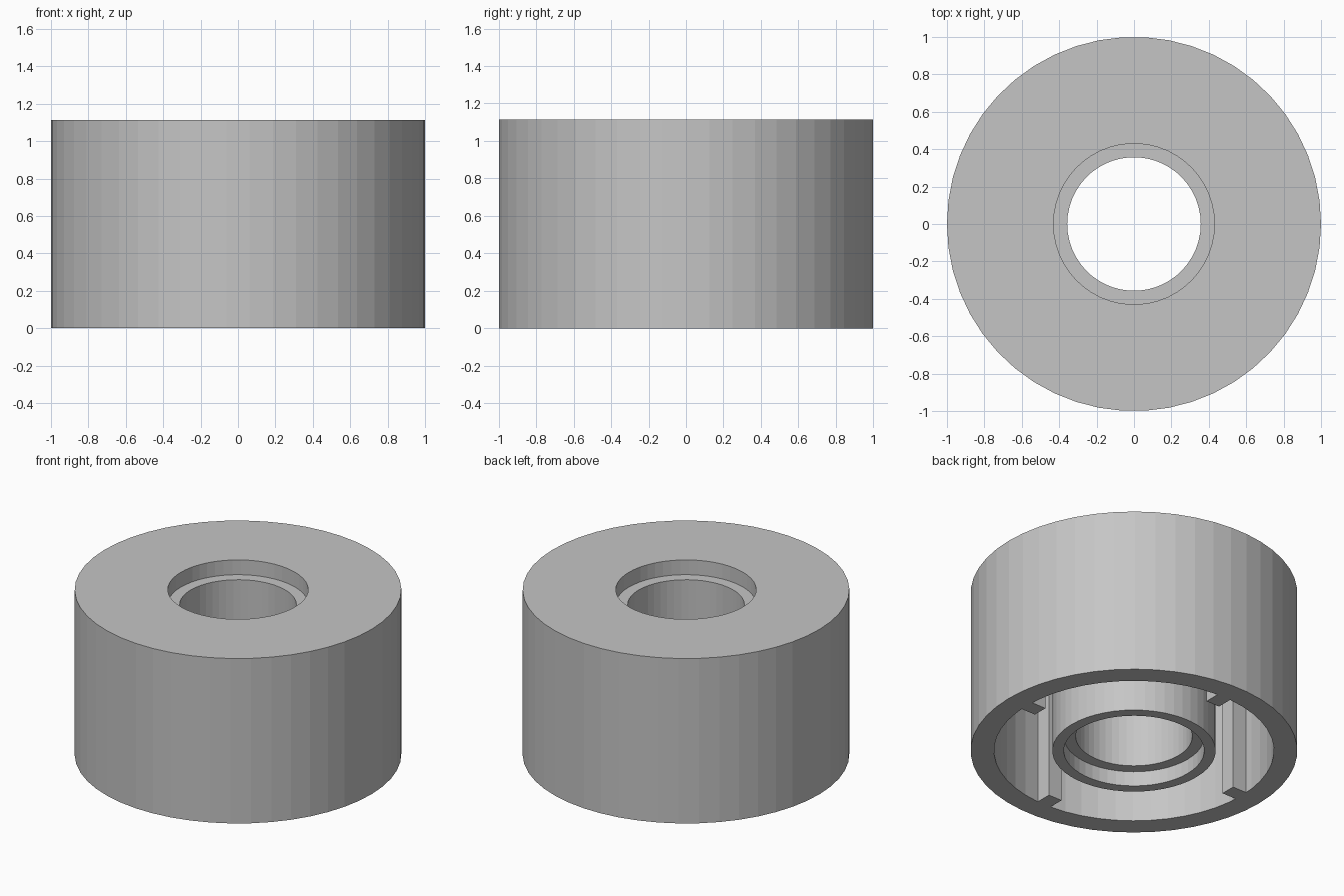
import bpy
import bmesh
from math import cos, sin, pi
from mathutils import Matrix

SIDES = 50
HEIGHT = 1.114
ROOF = 0.97        # underside of the top plate
OUTER, WALL = 1.0, 0.857
HUB, SEAT, BORE = 0.5, 0.43, 0.357
SEAT_DEPTH = 0.1
RIB_TIP, RIB_WIDTH = 0.75, 0.1

cube = bpy.data.objects.get("Cube")
if cube:
    bpy.data.objects.remove(cube, do_unlink=True)

grey = bpy.data.materials.new("plain grey")
grey.use_nodes = True
colour = (0.56, 0.56, 0.56, 1)
grey.diffuse_color = colour
grey.node_tree.nodes["Principled BSDF"].inputs["Base Color"].default_value = colour


def add_object(name, bm):
    bmesh.ops.recalc_face_normals(bm, faces=bm.faces)
    mesh = bpy.data.meshes.new(name)
    bm.to_mesh(mesh)
    bm.free()
    mesh.materials.append(grey)
    obj = bpy.data.objects.new(name, mesh)
    bpy.context.collection.objects.link(obj)
    return obj


def lathe(name, profile):
    """Revolve a closed (radius, height) profile about the z axis."""
    bm = bmesh.new()
    rings = []
    for i in range(SIDES):
        a = 2 * pi * i / SIDES
        rings.append([bm.verts.new((r * cos(a), r * sin(a), z)) for r, z in profile])
    n = len(profile)
    for i in range(SIDES):
        here, after = rings[i], rings[(i + 1) % SIDES]
        for j in range(n):
            k = (j + 1) % n
            bm.faces.new((here[j], after[j], after[k], here[k]))
    return add_object(name, bm)


# Hollow drum: outer wall, top plate and central hub with a seat at each end
lathe("roller_body", [
    (OUTER, 0), (OUTER, HEIGHT),
    (SEAT, HEIGHT), (SEAT, HEIGHT - SEAT_DEPTH),
    (BORE, HEIGHT - SEAT_DEPTH), (BORE, SEAT_DEPTH),
    (SEAT, SEAT_DEPTH), (SEAT, 0),
    (HUB, 0), (HUB, ROOF),
    (WALL, ROOF), (WALL, 0),
])

# Four upright ribs on the inside of the outer wall
for i, side in enumerate(("left", "back", "right", "front")):
    bm = bmesh.new()
    bmesh.ops.create_cube(bm, size=1)
    length = WALL + 0.01 - RIB_TIP
    top = ROOF + 0.01
    bmesh.ops.scale(bm, vec=(length, RIB_WIDTH, top), verts=bm.verts)
    bmesh.ops.translate(bm, vec=(RIB_TIP + length / 2, 0, top / 2), verts=bm.verts)
    bmesh.ops.rotate(bm, matrix=Matrix.Rotation(i * pi / 2, 3, "Z"), verts=bm.verts)
    add_object(side + "_rib", bm)
